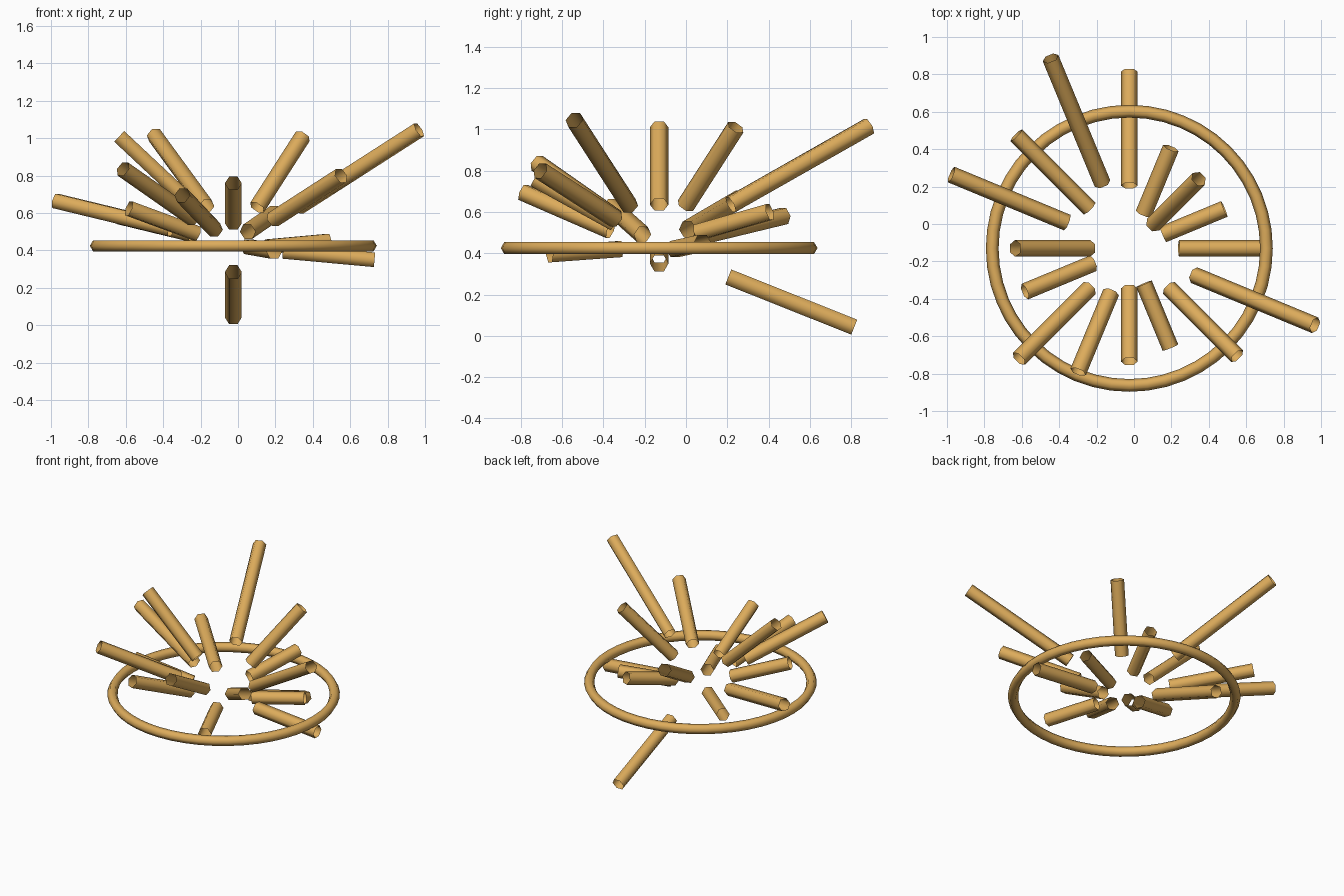
import bpy, bmesh, math
from mathutils import Vector, Matrix

if "Cube" in bpy.data.objects:
    bpy.data.objects.remove(bpy.data.objects["Cube"])

CX, CY = -0.025, -0.13

tan = bpy.data.materials.new("warm_tan")
tan.diffuse_color = (0.72, 0.41, 0.105, 1)
tan.use_nodes = True
tan.node_tree.nodes["Principled BSDF"].inputs["Base Color"].default_value = tan.diffuse_color


def finish(name, bm):
    me = bpy.data.meshes.new(name)
    bm.to_mesh(me)
    bm.free()
    for p in me.polygons:
        p.use_smooth = True
    me.materials.append(tan)
    ob = bpy.data.objects.new(name, me)
    bpy.context.collection.objects.link(ob)
    return ob


def open_tube(name, a, b, r=0.045, n=6):
    """Hollow six-sided tube from a to b, corners level with the ground."""
    axis = (b - a).normalized()
    side = axis.cross(Vector((0, 0, 1))).normalized()
    up = side.cross(axis)
    bm = bmesh.new()
    rings = []
    for c in (a, b):
        rings.append([bm.verts.new(c + r * (math.cos(t) * side + math.sin(t) * up))
                      for t in (2 * math.pi * i / n for i in range(n))])
    for i in range(n):
        j = (i + 1) % n
        bm.faces.new((rings[0][i], rings[1][i], rings[1][j], rings[0][j]))
    # make the faces point away from the axis
    mid = (a + b) / 2
    bm.normal_update()
    for f in bm.faces:
        if f.normal.dot(f.calc_center_median() - mid) < 0:
            f.normal_flip()
    return finish(name, bm)


# Radial spokes, one every 22.5 degrees: inner radius, inner z, outer radius, outer z
spokes = [
    (0.265, 0.395, 0.755, 0.35),
    (0.195, 0.42, 0.55, 0.45),
    (0.18, 0.63, 0.525, 1.01),
    (0.20, 0.50, 0.58, 0.60),
    (0.335, 0.285, 0.945, 0.042),
    (0.375, 0.635, 1.10, 1.015),
    (0.30, 0.485, 0.855, 0.58),
    (0.36, 0.515, 1.03, 0.665),
    (0.21, 0.635, 0.61, 1.01),
    (0.21, 0.49, 0.605, 0.625),
    (0.30, 0.57, 0.835, 0.835),
    (0.255, 0.51, 0.715, 0.695),
    (0.215, 0.545, 0.605, 0.76),
    (0.205, 0.42, 0.575, 0.395),
    (0.30, 0.565, 0.815, 0.80),
    (0.375, 0.63, 1.075, 1.045),
]
for k, (r0, z0, r1, z1) in enumerate(spokes):
    t = math.radians(22.5 * k)
    d = Vector((math.cos(t), math.sin(t), 0))
    base = Vector((CX, CY, 0))
    open_tube(f"spoke_tube_{k + 1}", base + d * r0 + Vector((0, 0, z0)),
              base + d * r1 + Vector((0, 0, z1)))

# Level hoop around the spokes
bpy.ops.mesh.primitive_torus_add(major_radius=0.733, minor_radius=0.034,
                                 major_segments=48, minor_segments=6,
                                 location=(CX, CY, 0.425))
hoop = bpy.context.object
hoop.name = "hoop"
hoop.data.materials.append(tan)
for p in hoop.data.polygons:
    p.use_smooth = True
